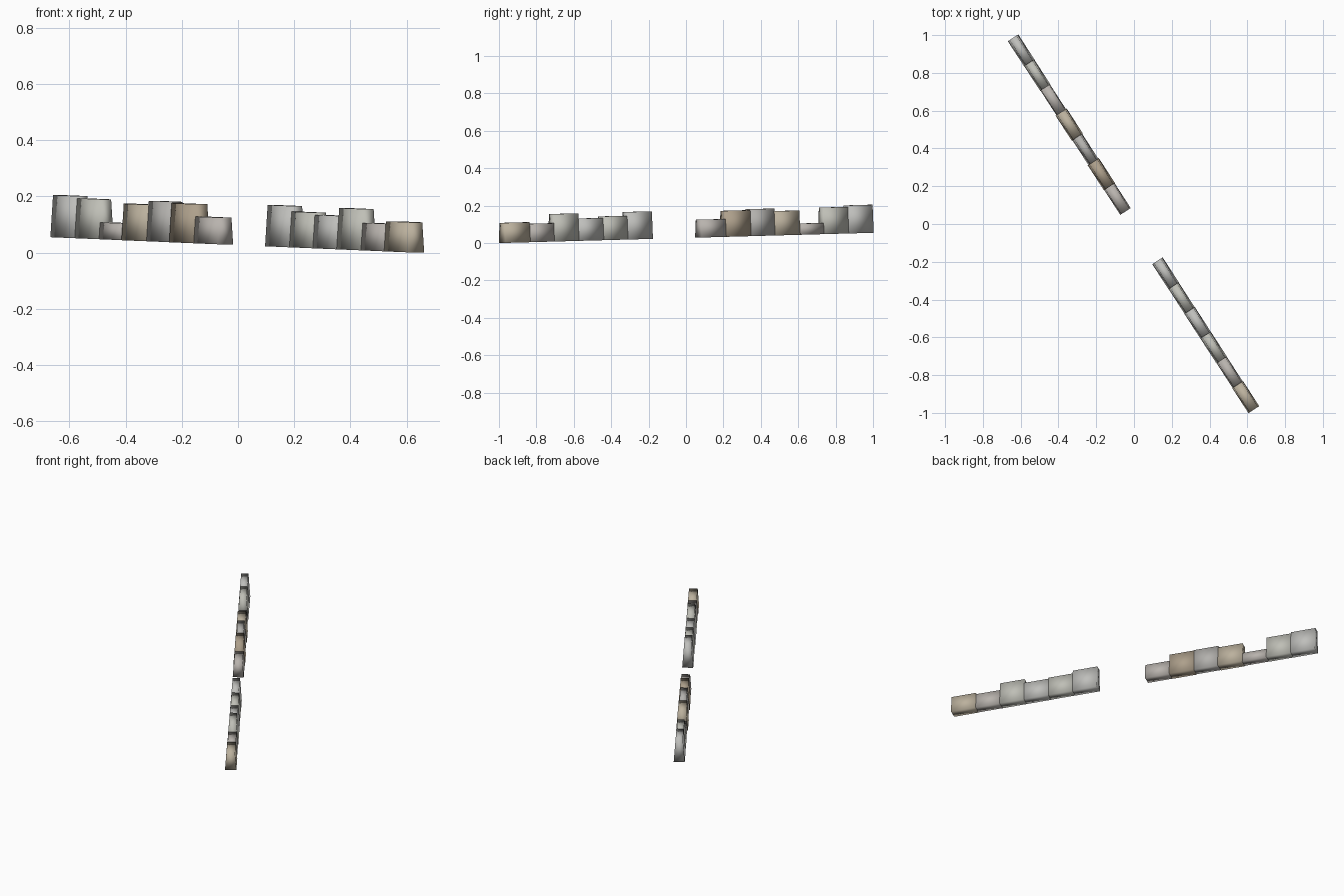
import bpy, bmesh
from mathutils import Vector

if "Cube" in bpy.data.objects:
    bpy.data.objects.remove(bpy.data.objects["Cube"])

# Row runs diagonally, falling gently from back left to front right
START, END = Vector((-0.640, 0.985, 0.055)), Vector((0.634, -0.982, 0.001))
SLOTS = 15
step = (END - START) / SLOTS
across = Vector((-step.y, step.x, 0)).normalized()

COLORS = {"grey": (0.52, 0.52, 0.50, 1), "pale": (0.52, 0.52, 0.47, 1),
          "warm": (0.48, 0.45, 0.42, 1), "tan": (0.50, 0.44, 0.34, 1),
          "brown": (0.42, 0.35, 0.26, 1), "dark": (0.45, 0.44, 0.42, 1)}
mats = {}
for name, col in COLORS.items():
    mats[name] = bpy.data.materials.new("stone_" + name)
    mats[name].diffuse_color = col

# slot, height, base width, colour (two slots left empty as a gap)
STONES = [
    (0, 0.150, 0.066, "grey"), (1, 0.142, 0.064, "pale"),
    (2, 0.060, 0.060, "warm"), (3, 0.130, 0.070, "tan"),
    (4, 0.144, 0.062, "dark"), (5, 0.139, 0.070, "brown"),
    (6, 0.095, 0.066, "warm"),
    (9, 0.147, 0.066, "grey"), (10, 0.127, 0.064, "pale"),
    (11, 0.119, 0.066, "grey"), (12, 0.147, 0.066, "pale"),
    (13, 0.098, 0.064, "warm"), (14, 0.107, 0.068, "tan"),
]


def stone(slot, height, width, color):
    """Block with battered long sides, narrower at the top."""
    bm = bmesh.new()
    bmesh.ops.create_cube(bm, size=1)
    for v in bm.verts:
        top = v.co.z > 0
        w = width - (0.15 * height if top else 0)
        v.co = (START + step * (slot + 0.5 + v.co.x * 1.01) + across * (v.co.y * w)
                + Vector((0, 0, height if top else 0)))
    bmesh.ops.recalc_face_normals(bm, faces=bm.faces)
    me = bpy.data.meshes.new("wall_stone")
    bm.to_mesh(me)
    bm.free()
    me.shade_smooth()
    me.materials.append(mats[color])
    ob = bpy.data.objects.new(f"wall_stone_{slot + 1}", me)
    bpy.context.collection.objects.link(ob)


for s in STONES:
    stone(*s)

for m in bpy.data.materials:
    if m.users and not m.is_grease_pencil:
        m.use_nodes = True
        m.node_tree.nodes["Principled BSDF"].inputs["Base Color"].default_value = m.diffuse_color
